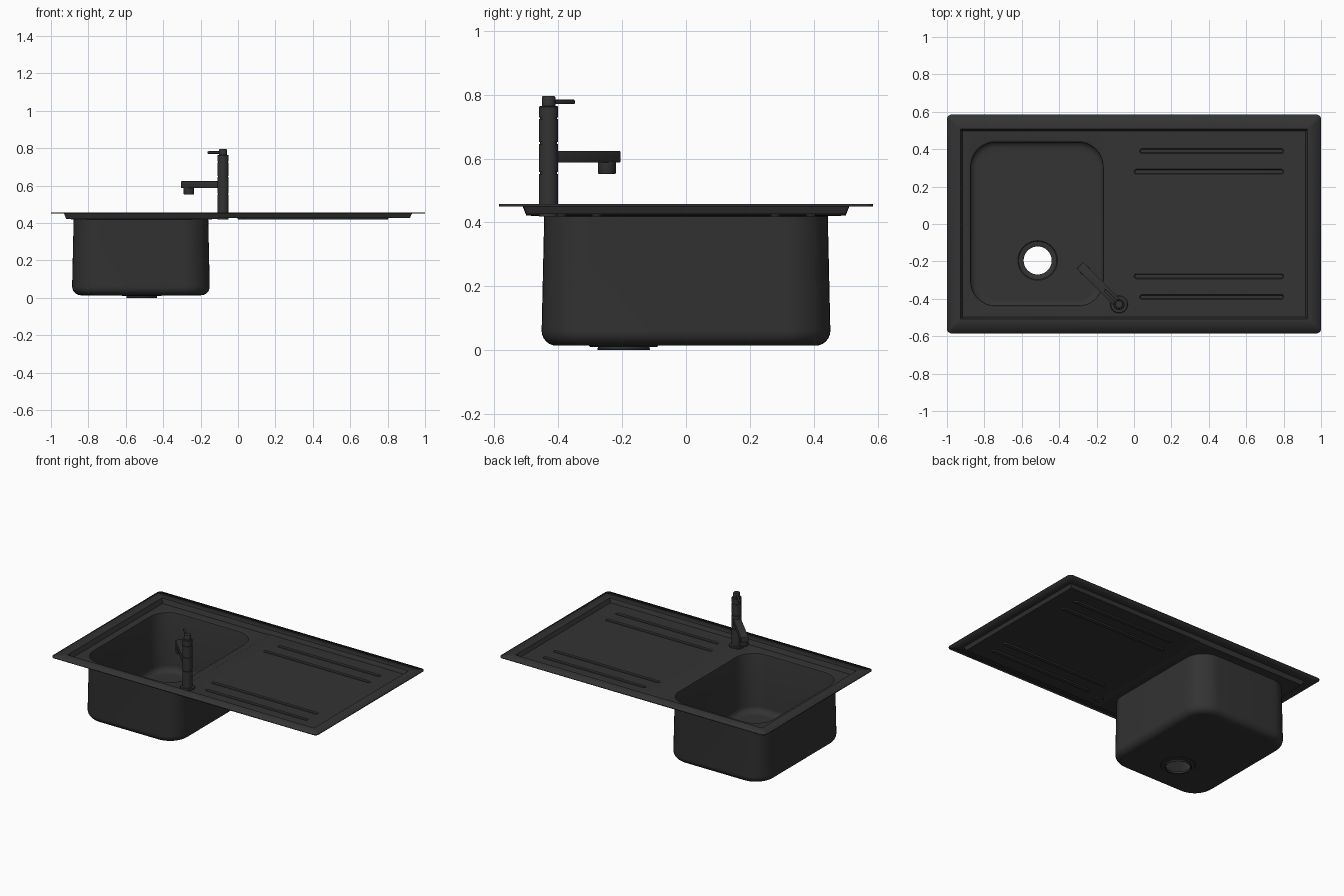
import bpy, bmesh, math
from mathutils import Matrix, Vector

if "Cube" in bpy.data.objects:
    bpy.data.objects.remove(bpy.data.objects["Cube"])

mat = bpy.data.materials.new("dark_composite")
mat.diffuse_color = (0.033, 0.033, 0.033, 1)
mat.use_nodes = True
mat.node_tree.nodes["Principled BSDF"].inputs["Base Color"].default_value = mat.diffuse_color


def finish(bm, name, angle=35):
    me = bpy.data.meshes.new(name)
    bm.to_mesh(me)
    bm.free()
    ob = bpy.data.objects.new(name, me)
    bpy.context.collection.objects.link(ob)
    me.materials.append(mat)
    bpy.ops.object.select_all(action='DESELECT')
    ob.select_set(True)
    bpy.context.view_layer.objects.active = ob
    bpy.ops.object.shade_smooth_by_angle(angle=math.radians(angle))
    return ob


def rounded(x0, x1, y0, y1, r, z, n=10):
    pts = []
    for i, (cx, cy) in enumerate([(x1 - r, y1 - r), (x0 + r, y1 - r),
                                  (x0 + r, y0 + r), (x1 - r, y0 + r)]):
        for k in range(n + 1):
            a = math.pi / 2 * (i + k / n)
            pts.append((cx + r * math.cos(a), cy + r * math.sin(a), z))
    return pts


def circle(cx, cy, r, z, n=40):
    return [(cx + r * math.cos(2 * math.pi * k / n),
             cy + r * math.sin(2 * math.pi * k / n), z) for k in range(n)]


def loop(bm, pts):
    return [bm.verts.new(p) for p in pts]


def bridge(bm, a, b):
    n = len(a)
    for i in range(n):
        j = (i + 1) % n
        bm.faces.new((a[i], a[j], b[j], b[i]))


def bridge_all(bm, loops):
    for a, b in zip(loops, loops[1:]):
        bridge(bm, a, b)


def fill(bm, *loops):
    edges = []
    for l in loops:
        for i in range(len(l)):
            pair = (l[i], l[(i + 1) % len(l)])
            edges.append(bm.edges.get(pair) or bm.edges.new(pair))
    bmesh.ops.triangle_fill(bm, use_beauty=True, edges=edges, normal=(0, 0, 1))


# sink sheet: rim, recess, bowl, drainer
bm = bmesh.new()
TOP, DECK, DRAINER = 0.457, 0.427, 0.432
SA, SB = -0.115, -0.105


def recess(x, y, zl, zr):
    return [(-x, -y, zl), (SA, -y, zl), (SB, -y, zr), (x, -y, zr),
            (x, y, zr), (SB, y, zr), (SA, y, zl), (-x, y, zl)]


rim = loop(bm, rounded(-1, 1, -0.585, 0.585, 0.025, TOP, 5))
edge = loop(bm, recess(0.928, 0.508, TOP, TOP))
low = loop(bm, recess(0.916, 0.496, DECK, DRAINER))
fill(bm, rim, edge)
bridge(bm, edge, low)
bm.faces.new((low[1], low[2], low[5], low[6]))

# bowl with rounded lip and bottom fillet
def bowl_ring(d, z):
    return loop(bm, rounded(-0.88 + d, -0.158 - d, -0.445 + d, 0.445 - d, 0.14 - d, z))


lip, fil, floor = 0.008, 0.04, 0.021
rings = []
for k in range(4):
    a = math.pi / 2 * k / 3
    rings.append(bowl_ring(lip * math.sin(a), DECK - lip * (1 - math.cos(a))))
rings = []
for k in range(4):
    a = math.pi / 2 * k / 3
    rings.append(bowl_ring(0.012 * math.sin(a) - 0.004, DECK - lip * (1 - math.cos(a))))
for v in [v for v in bm.verts if not v.link_faces]:
    if not any(v in r for r in rings):
        bm.verts.remove(v)
for k in range(7):
    a = math.pi / 2 * k / 6
    rings.append(bowl_ring(fil * (1 - math.cos(a)), floor + fil * (1 - math.sin(a))))
rings.append(bowl_ring(0.06, floor))
bridge_all(bm, rings)
fill(bm, [low[0], low[1], low[6], low[7]], rings[0])

# drain hole and outlet
DX, DY = -0.515, -0.195
drain = [loop(bm, circle(DX, DY, r, z)) for r, z in
         [(0.106, floor), (0.102, floor - 0.004), (0.080, floor - 0.005),
          (0.075, floor - 0.008), (0.075, 0.0)]]
fill(bm, rings[-1], drain[0])
bridge_all(bm, drain)

# drainer grooves
holes = []
for y in (-0.39, -0.28, 0.28, 0.39):
    x0 = 0.03 if abs(y) > 0.3 else 0.0
    a = loop(bm, rounded(x0, 0.8, y - 0.013, y + 0.013, 0.0125, DRAINER, 4))
    b = loop(bm, rounded(x0 + 0.004, 0.796, y - 0.009, y + 0.009, 0.0085, DRAINER - 0.008, 4))
    bridge(bm, a, b)
    bm.faces.new(b)
    holes.append(a)
fill(bm, [low[2], low[3], low[4], low[5]], *holes)

bmesh.ops.recalc_face_normals(bm, faces=bm.faces)
if sum(f.normal.z * f.calc_area() for f in bm.faces) < 0:
    bmesh.ops.reverse_faces(bm, faces=bm.faces)
sink = finish(bm, "sink_basin", 32)
mod = sink.modifiers.new("sheet_thickness", 'SOLIDIFY')
mod.thickness, mod.offset = 0.007, -1

# tap body turned from a profile
TX, TY = -0.08, -0.43


def lathe(name, profile, x, y):
    bm = bmesh.new()
    ls = [loop(bm, circle(x, y, r, z, 32)) for r, z in profile]
    bridge_all(bm, ls)
    bm.faces.new(ls[0])
    bm.faces.new(ls[-1])
    bmesh.ops.recalc_face_normals(bm, faces=bm.faces)
    return finish(bm, name)


profile = [(0.03, 0.418), (0.03, DECK), (0.047, DECK), (0.047, 0.437), (0.044, 0.441), (0.03, 0.441)]
for z in (0.555, 0.648, 0.726):
    profile += [(0.03, z - 0.003), (0.0265, z - 0.003), (0.0265, z + 0.003), (0.03, z + 0.003)]
profile += [(0.03, 0.761), (0.027, 0.765), (0.021, 0.765), (0.021, 0.792), (0.019, 0.795)]
lathe("tap_body", profile, TX, TY)

# spout and lever swing over the bowl
ANG = math.radians(135)
DIR = Vector((math.cos(ANG), math.sin(ANG), 0))


def bar(name, start, end, width, z0, z1, bevel):
    bm = bmesh.new()
    bmesh.ops.create_cube(bm, size=1)
    c = Vector((TX, TY, (z0 + z1) / 2)) + DIR * (start + end) / 2
    m = (Matrix.Translation(c) @ Matrix.Rotation(ANG, 4, 'Z')
         @ Matrix.Diagonal((end - start, width, z1 - z0, 1)))
    bmesh.ops.transform(bm, matrix=m, verts=bm.verts)
    bmesh.ops.bevel(bm, geom=bm.edges[:], offset=bevel, segments=2, affect='EDGES', profile=0.5)
    return finish(bm, name)


bar("tap_spout", 0.0, 0.295, 0.048, 0.587, 0.624, 0.003)
bar("tap_lever", 0.0, 0.11, 0.015, 0.770, 0.784, 0.003)
tip = Vector((TX, TY, 0)) + DIR * 0.258
lathe("tap_nozzle", [(0.026, 0.552), (0.028, 0.555), (0.028, 0.59)], tip.x, tip.y)
